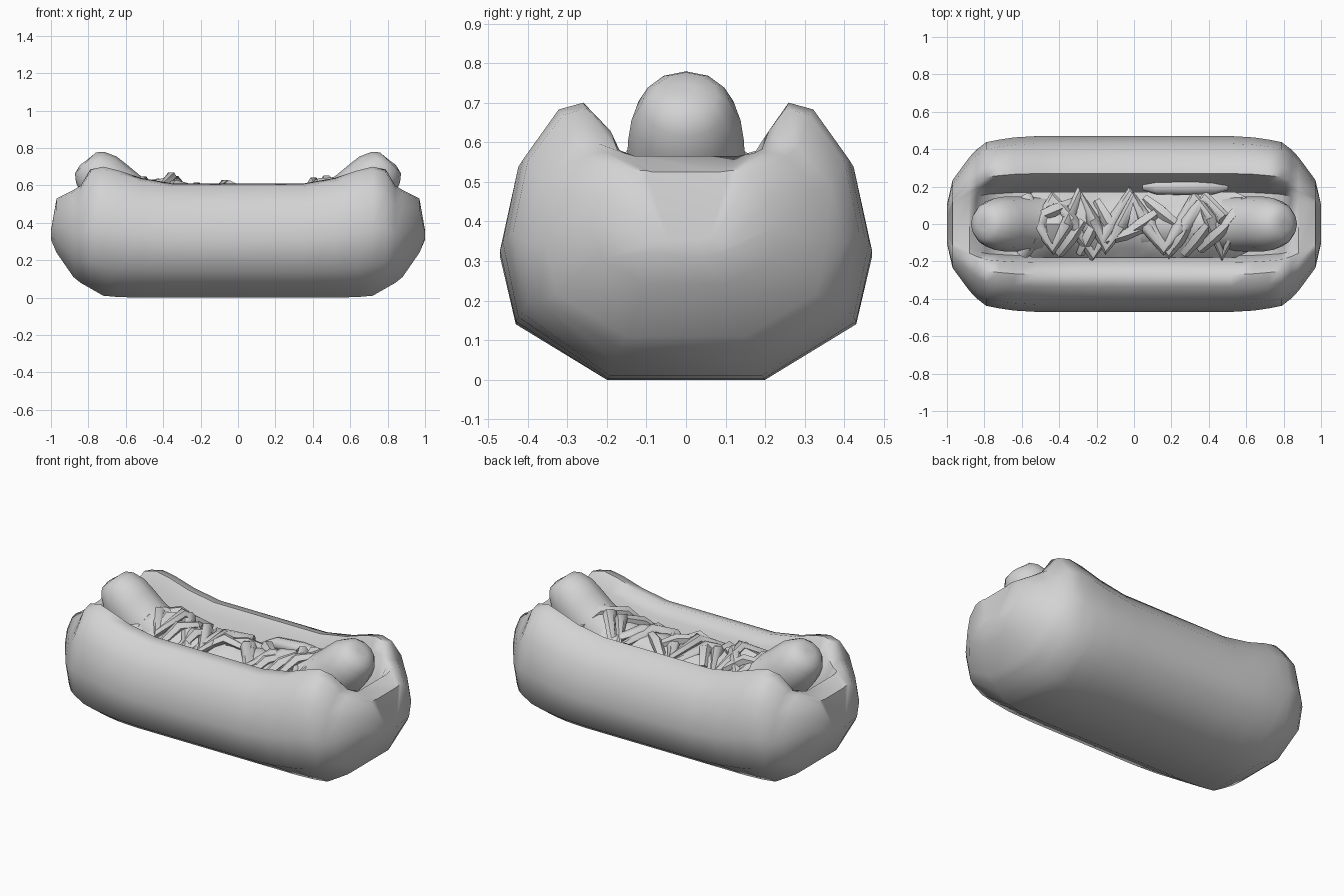
import bpy, bmesh, math, random
from mathutils import Vector

if "Cube" in bpy.data.objects:
    bpy.data.objects.remove(bpy.data.objects["Cube"])

random.seed(4)
grey = bpy.data.materials.new("plain_grey")
grey.diffuse_color = (0.65, 0.65, 0.65, 1)
grey.use_nodes = True
grey.node_tree.nodes["Principled BSDF"].inputs["Base Color"].default_value = grey.diffuse_color


def loft(name, rings, angle=55):
    """Skin a list of closed rings and cap both ends."""
    bm = bmesh.new()
    vs = [[bm.verts.new(p) for p in r] for r in rings]
    n = len(rings[0])
    for a, b in zip(vs, vs[1:]):
        for i in range(n):
            j = (i + 1) % n
            bm.faces.new((a[i], a[j], b[j], b[i]))
    bm.faces.new(vs[0])
    bm.faces.new(vs[-1])
    bmesh.ops.recalc_face_normals(bm, faces=bm.faces)
    me = bpy.data.meshes.new(name)
    bm.to_mesh(me)
    bm.free()
    me.materials.append(grey)
    me.shade_smooth()
    me.set_sharp_from_angle(angle=math.radians(angle))
    ob = bpy.data.objects.new(name, me)
    bpy.context.collection.objects.link(ob)
    return ob


def tube(name, pts, radii, sides, flat=1.0):
    """Tube along a path lying roughly level; flat squashes its height."""
    pts = [Vector(p) for p in pts]
    rings = []
    for i, p in enumerate(pts):
        d = (pts[min(i + 1, len(pts) - 1)] - pts[max(i - 1, 0)]).normalized()
        u = d.cross(Vector((0, 0, 1))).normalized()
        v = u.cross(d)
        r = radii[i]
        rings.append([p + r * (math.cos(t) * u + flat * math.sin(t) * v)
                      for t in (2 * math.pi * k / sides for k in range(sides))])
    return loft(name, rings)


# Bun: cross-sections along x, with a trench that closes at both ends
# station: x, width, bottom z, rim z, trench floor z
half = [(0.0, 1, 0, .61, .40), (.35, 1, 0, .61, .40), (.52, 1, 0, .64, .40),
        (.64, .985, .003, .68, .40), (.72, .96, .01, .70, .41),
        (.79, .93, .05, .685, .46), (.84, .85, .078, .60, .53),
        (.88, .76, .11, .575, .565), (.97, .5, .24, .53, .525),
        (1.0, .22, .31, .36, .355)]
stations = [(-s[0],) + s[1:] for s in half[:0:-1]] + half
rings = []
for x, w, b, rim, tr in stations:
    def side(t):
        return b + (rim - b) * t
    outer = [(.27, rim), (.335, side(.975)), (.43, side(.79)), (.47, side(.51)),
             (.43, side(.23)), (.2, b)]
    back = [(.17, tr), (.225, tr + (rim - tr) * .75)] + outer
    front = [(-y, z) for y, z in outer[::-1]] + [(-.205, tr + (rim - tr) * .75), (-.17, tr)]
    rings.append([(x, y * w, z) for y, z in back + front])
loft("bun", rings)

# Sausage: curved tube with both ends turned up
right = [(0, .41, .15), (.3, .42, .15), (.48, .46, .15), (.60, .525, .148), (.69, .60, .147),
         (.745, .655, .138), (.79, .697, .112), (.815, .72, .08), (.82, .727, .03)]
path = [(-x, z, r) for x, z, r in right[:0:-1]] + right
tube("sausage", [(x, 0, z) for x, z, r in path], [r for x, z, r in path], 12)

# Toppings: a lumpy bed over the sausage, rising in three heaps
HEAPS = [(-.38, .075, .14), (-.04, .045, .06), (.47, .06, .13)]


def drape(x, y, lift=0.0):
    heap = sum(h * math.exp(-((x - c) / w) ** 2) for c, h, w in HEAPS)
    heap *= max(0, 1 - abs(y) / .2)
    end = .03 * max(0, (abs(x) - .35) / .25)
    return (x, y, .565 + heap + end + lift - 2.6 * y * y)


rows = []
for i in range(17):
    x = -.62 + 1.24 * i / 16
    e = .8 if i in (0, 16) else 1
    top = [drape(x, y * e, random.uniform(-.03, .0)) for y in (-.18, -.13, -.07, 0, .07, .13, .17)]
    rows.append(top + [(x, .13, .42), (x, -.13, .42)])
loft("topping_bed", rows, 30)


# Zigzag strands of sauce
def zigzag(name, x0, x1, step, phase, r, lift):
    pts, x, s = [], x0, phase
    while x < x1:
        amp = random.uniform(.13, .17)
        pts.append(drape(x, s * amp, lift * .4))
        pts.append(drape(x + step * .5, random.uniform(-.03, .03), lift))
        x += step * random.uniform(.85, 1.15)
        s = -s
    tube(name, pts, [r] * len(pts), 6, .8)


zigzag("sauce_line", -.58, .6, .15, 1, .035, .008)
zigzag("second_sauce_line", -.6, .6, .19, -1, .038, .0)

# Loose shreds lying across the topping bed
for i in range(12):
    x = -.53 + 1.06 * i / 11
    y = random.uniform(-.08, .08)
    a = random.uniform(-1.2, 1.2)
    dx, dy = .11 * math.cos(a), .11 * math.sin(a)
    ends = [drape(x - dx, max(-.16, min(.16, y - dy)), -.01),
            drape(x, y, .01), drape(x + dx, max(-.16, min(.16, y + dy)), -.01)]
    tube(f"shred_{i + 1}", ends, [.025, .036, .025], 5, .8)

# Pickle strip tucked beside the sausage at the back
tube("pickle_strip", [(.05, .2, .5), (.12, .2, .52), (.28, .2, .53), (.42, .2, .52), (.5, .2, .5)],
     [.02, .042, .045, .042, .02], 8, .8)
